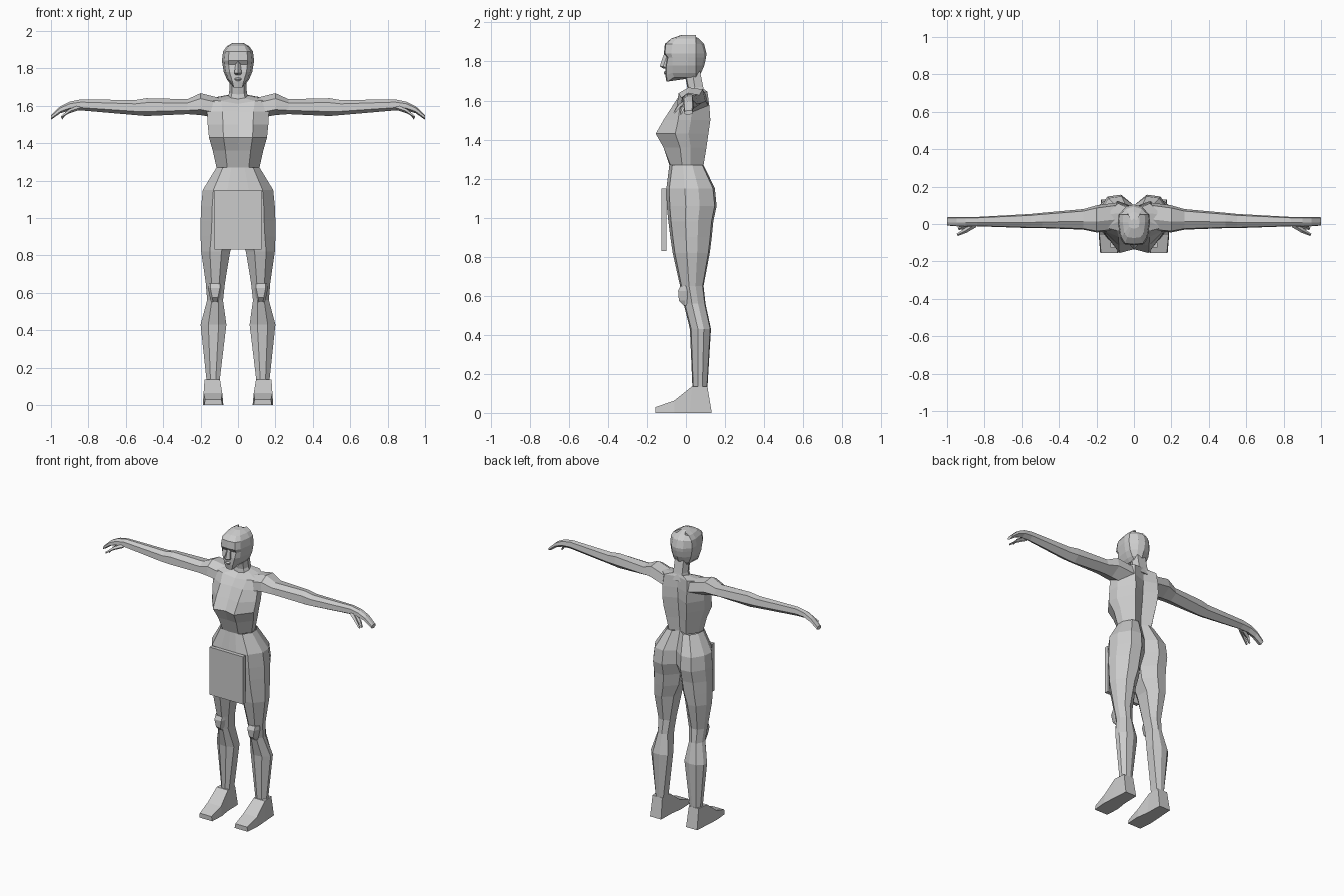
import bpy, bmesh

grey = bpy.data.materials.new("light grey")
grey.diffuse_color = (0.6, 0.6, 0.6, 1)


def finish(name, bm, mirror):
    """Drop faces lying on the centre plane, then store the mesh as an object."""
    if mirror:
        inner = [f for f in bm.faces if all(abs(v.co.x) < 1e-4 for v in f.verts)]
        bmesh.ops.delete(bm, geom=inner, context='FACES')
    bmesh.ops.recalc_face_normals(bm, faces=bm.faces[:])
    me = bpy.data.meshes.new(name)
    bm.to_mesh(me)
    bm.free()
    me.materials.append(grey)
    ob = bpy.data.objects.new(name, me)
    bpy.context.collection.objects.link(ob)
    if mirror:
        m = ob.modifiers.new("mirror", 'MIRROR')
        m.use_clip = True
    return ob


def loft(name, rings, mirror=True, cap_start=True, cap_end=True):
    """Skin a row of closed rings with equal point counts."""
    bm = bmesh.new()
    vs = [[bm.verts.new(p) for p in r] for r in rings]
    n = len(vs[0])
    for a, b in zip(vs, vs[1:]):
        for i in range(n):
            j = (i + 1) % n
            bm.faces.new((a[i], a[j], b[j], b[i]))
    if cap_start:
        bm.faces.new(vs[0])
    if cap_end:
        bm.faces.new(vs[-1][::-1])
    return finish(name, bm, mirror)


def half_ring(z, w, yc, yq, ys, yb, yg, q=0.5, b=0.55):
    """Half section: front centre, front quarter, side pair, back quarter, groove."""
    return [(0, yc, z), (w * q, yq, z), (w, ys, z), (w * 0.95, ys + 0.4 * (yb - ys), z),
            (w * b, yb, z), (0, yg, z)]


# torso: z, half width, front centre, front quarter, side, back, spine groove
torso = [(1.27, .115, -.085, -.08, -.02, .09, .065),
         (1.36, .135, -.11, -.115, -.03, .105, .07),
         (1.43, .155, -.135, -.155, -.055, .115, .08),
         (1.50, .162, -.10, -.115, -.04, .125, .085),
         (1.57, .165, -.065, -.07, -.03, .12, .09)]
rows = [half_ring(*t) for t in torso]
rows.append([(0, -.03, 1.61), (.09, -.035, 1.625), (.15, -.02, 1.63), (.15, .05, 1.64),
             (.085, .11, 1.645), (0, .09, 1.645)])
rows.append([(0, -.0, 1.635), (.035, .005, 1.64), (.055, .03, 1.65), (.055, .06, 1.655),
             (.04, .09, 1.66), (0, .09, 1.66)])
loft("torso", rows, cap_start=False)


# hips and legs: z, inner x, outer x, front, back, inner front, inner back
def leg_ring(z, xi, xo, yf, yb, yif, yib):
    w, d = xo - xi, yb - yf
    return [(xi, yif, z), (xi + .3 * w, yf, z), (xi + .7 * w, yf + .06 * d, z),
            (xo, yf + .38 * d, z), (xo - .03 * w, yf + .66 * d, z),
            (xi + .72 * w, yb - .04 * d, z), (xi + .35 * w, yb, z), (xi, yib, z)]


legs = [(1.27, 0, .115, -.08, .09, -.085, .065),
        (1.15, 0, .188, -.10, .148, -.10, .10),
        (1.06, 0, .197, -.098, .157, -.098, .10),
        (.98, 0, .20, -.09, .14, -.08, .06),
        (.90, .012, .20, -.08, .132, -.03, .06),
        (.82, .042, .197, -.068, .122, -.02, .07),
        (.65, .07, .172, -.03, .09, 0, .07),
        (.56, .08, .165, -.012, .10, .01, .08),
        (.43, .062, .20, .02, .128, .045, .105),
        (.13, .098, .168, .033, .11, .045, .10)]
loft("hips_and_legs", [leg_ring(*r) for r in legs], cap_start=False)

# kneecaps
loft("kneecaps", [[(x0, -.005, z), (x0 + .012, y, z), (x1 - .012, y, z), (x1, -.005, z),
                   (x1, .03, z), (x0, .03, z)]
                  for z, x0, x1, y in ((.65, .085, .16, -.028), (.625, .085, .16, -.04),
                                       (.575, .095, .15, -.036), (.55, .10, .145, -.012))])

# feet: y, inner x, outer x, top z
loft("feet", [[(xi, y, 0), (xo, y, 0), (xo - .004, y + s, t), (xi + .006, y + s, t)]
              for y, xi, xo, t, s in ((-.155, .083, .18, .03, 0), (-.06, .078, .188, .063, 0),
                                      (.02, .09, .183, .135, .01), (.132, .093, .175, .135, -.022))])


# arms: x, front, back, bottom, top
def arm_ring(x, yf, yb, zb, zt):
    d, h = yb - yf, zt - zb
    return [(x, yf, zb + .25 * h), (x, yf + .05 * d, zb + .75 * h), (x, yf + .4 * d, zt),
            (x, yb - .1 * d, zt - .08 * h), (x, yb, zb + .4 * h), (x, yf + .5 * d, zb)]


arms = [(.09, -.035, .115, 1.53, 1.64), (.20, -.045, .10, 1.55, 1.667),
        (.27, -.03, .08, 1.555, 1.635), (.49, -.022, .06, 1.545, 1.64),
        (.55, -.022, .054, 1.55, 1.63), (.84, -.012, .038, 1.575, 1.634),
        (.90, -.014, .038, 1.575, 1.622), (.95, -.012, .038, 1.56, 1.597),
        (1.0, -.008, .036, 1.525, 1.55)]
loft("arms_and_hands", [arm_ring(*a) for a in arms])

# thumbs and one loose finger on each hand
for name, path in (("thumbs", ((.85, -.002, 1.59, .014), (.90, -.035, 1.572, .011), (.945, -.058, 1.54, .006))),
                   ("fingers", ((.87, .0, 1.585, .014), (.92, -.018, 1.562, .010), (.94, -.026, 1.532, .006)))):
    loft(name, [[(x - r * .5, y - r, z), (x, y, z + r), (x + r * .5, y + r, z), (x, y, z - r)]
                for x, y, z, r in path])

# neck
loft("neck", [[(0, f, z - .01), (.7 * w, f + .005, z - .005), (w, m, z), (.7 * w, b, z), (0, b, z)]
              for z, w, f, m, b in ((1.62, .062, .0, .04, .10), (1.67, .047, .008, .045, .088),
                                    (1.76, .045, -.01, .03, .07))])


# head: z, half width, face front, cheek edge y, back y
def head_ring(z, w, yf, yc, yb, fw, s=0):
    return [(0, yf, z), (fw, yf + .005, z), (w * .85, yc, z + s), (w, .01, z + s),
            (w * .95, .05, z + s), (w * .5, yb - .012, z + s), (0, yb, z + s)]


head = [(1.697, .043, -.10, -.06, .055, .022, .022), (1.73, .06, -.106, -.07, .078, .03, .012),
        (1.78, .076, -.105, -.07, .094, .045), (1.82, .083, -.097, -.07, .103, .05),
        (1.842, .086, -.113, -.075, .105, .052), (1.89, .08, -.108, -.07, .093, .048),
        (1.918, .06, -.075, -.05, .065, .035), (1.935, .03, -.025, -.015, .03, .015)]
loft("head", [head_ring(*h) for h in head])

# nose and lips
loft("nose", [[(0, y, z), (w, y + .018, z), (w, -.09, z), (0, -.09, z)]
              for z, w, y in ((1.765, .016, -.118), (1.775, .02, -.134), (1.84, .01, -.112))])
loft("lips", [[(0, y, z), (w, y + .006, z), (w, -.095, z), (0, -.095, z)]
              for z, w, y in ((1.732, .01, -.108), (1.742, .02, -.114), (1.752, .01, -.108))])

# flat apron plate in front of the hips
loft("apron_plate", [[(0, y, .83), (.125, y, .83), (.125, y, 1.15), (0, y, 1.15)]
                     for y in (-.125, -.10)])
